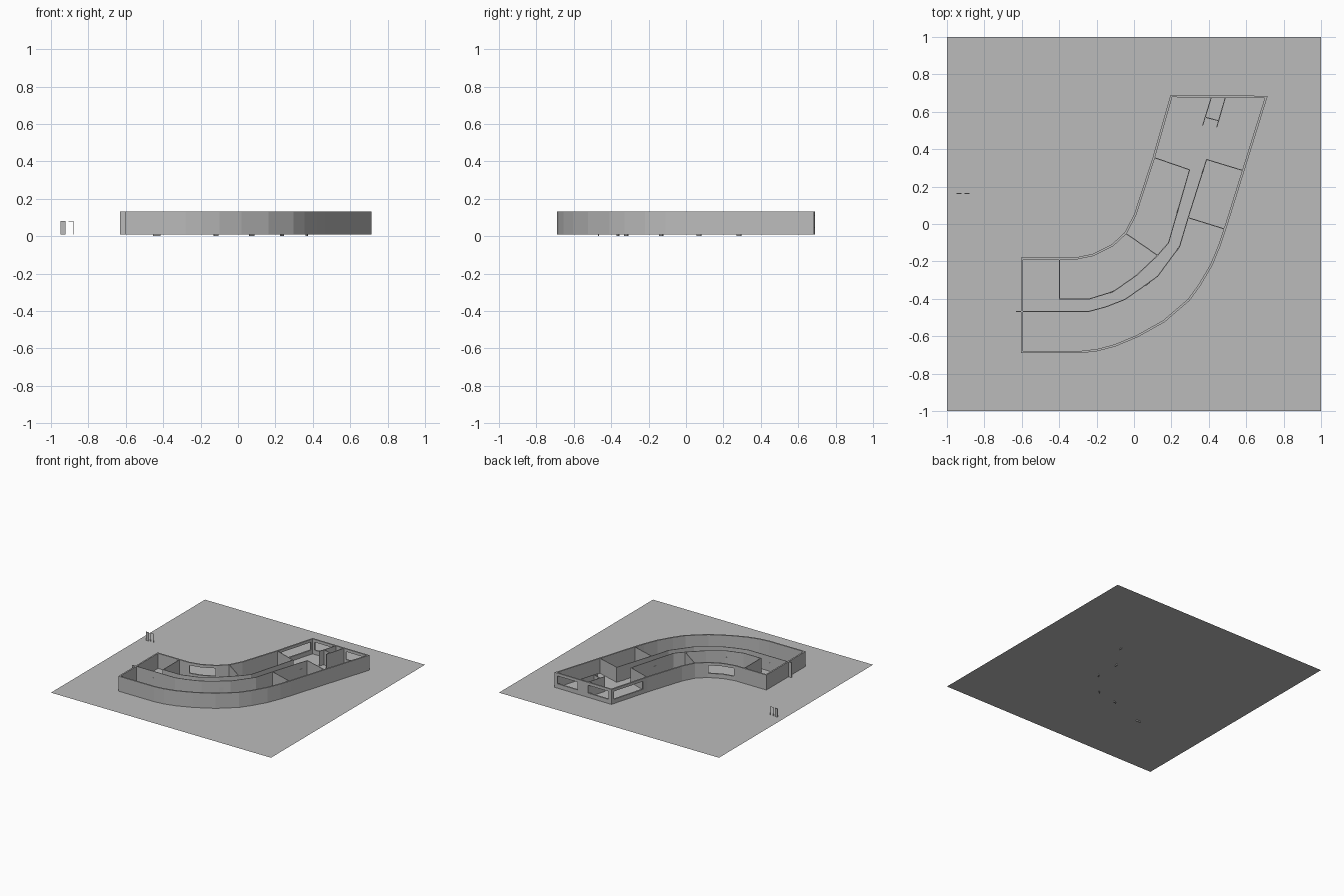
import bpy, bmesh
from mathutils import Vector

if "Cube" in bpy.data.objects:
    bpy.data.objects.remove(bpy.data.objects["Cube"])

GROUND, TOP = 0.01, 0.133
SILL, HEAD = 0.045, 0.11


def material(name, c):
    m = bpy.data.materials.new(name)
    m.diffuse_color = (c, c, c, 1)
    m.use_nodes = True
    m.node_tree.nodes["Principled BSDF"].inputs["Base Color"].default_value = m.diffuse_color
    return m


GREY = material("plain grey", 0.5)


def add_object(name, bm):
    bmesh.ops.recalc_face_normals(bm, faces=bm.faces)
    me = bpy.data.meshes.new(name)
    bm.to_mesh(me)
    bm.free()
    me.materials.append(GREY)
    ob = bpy.data.objects.new(name, me)
    bpy.context.collection.objects.link(ob)
    return ob


def wall(name, pts, a, b, closed=False, z0=GROUND, z1=TOP):
    """Mitred wall along a path; a and b are its two side offsets (left is positive)."""
    p = [Vector(q) for q in pts]
    n = len(p)
    segs = n if closed else n - 1
    normals = []
    for i in range(segs):
        d = (p[(i + 1) % n] - p[i]).normalized()
        normals.append(Vector((-d.y, d.x)))
    bm = bmesh.new()
    rings = []
    for i in range(n):
        n1 = normals[i - 1] if (closed or i > 0) else normals[0]
        n2 = normals[i] if i < segs else normals[-1]
        m = (n1 + n2) / (1 + n1.dot(n2))
        ring = [(p[i] + m * o, z) for o, z in ((a, z0), (b, z0), (b, z1), (a, z1))]
        rings.append([bm.verts.new((q.x, q.y, z)) for q, z in ring])
    for i in range(segs):
        r, s = rings[i], rings[(i + 1) % n]
        for k in range(4):
            bm.faces.new((r[k], r[(k + 1) % 4], s[(k + 1) % 4], s[k]))
    if not closed:
        bm.faces.new(rings[0])
        bm.faces.new(rings[-1])
    return add_object(name, bm)


def cut_window(ob, pts):
    cutter = wall("window_cutter", pts, -0.03, 0.03, z0=SILL, z1=HEAD)
    cutter.hide_render = True
    mod = ob.modifiers.new("window", 'BOOLEAN')
    mod.operation = 'DIFFERENCE'
    mod.solver = 'EXACT'
    mod.object = cutter
    bpy.context.view_layer.objects.active = ob
    bpy.ops.object.modifier_apply(modifier=mod.name)
    bpy.data.objects.remove(cutter)


# ground sheet
bm = bmesh.new()
bm.faces.new([bm.verts.new((x, y, GROUND)) for x, y in ((-1, -1), (1, -1), (1, 1), (-1, 1))])
add_object("ground_sheet", bm)

# outer walls, traced anticlockwise on their outside line
outer = [(-0.605, -0.18), (-0.605, -0.69), (-0.28, -0.69), (-0.195, -0.68), (-0.1, -0.655),
         (0.02, -0.605), (0.163, -0.525), (0.297, -0.41), (0.355, -0.33), (0.42, -0.22),
         (0.465, -0.11), (0.495, -0.02), (0.715, 0.685), (0.195, 0.69), (0.1, 0.356),
         (0.0, 0.05), (-0.05, -0.045), (-0.12, -0.11), (-0.222, -0.16), (-0.318, -0.18)]
shell = wall("outer_wall", outer, 0, 0.012, closed=True)
for window in ([(0.69, 0.685), (0.507, 0.687)],
               [(0.41, 0.688), (0.22, 0.69)],
               [(0.188, 0.667), (0.112, 0.398)],
               [(-0.125, -0.113), (-0.222, -0.16), (-0.312, -0.179)]):
    cut_window(shell, window)

# thin inside walls
inside = {
    "corridor_outer_wall": [(-0.632, -0.468), (-0.243, -0.468), (-0.15, -0.443), (-0.05, -0.404),
                            (0.02, -0.356), (0.126, -0.28), (0.244, -0.12), (0.29, 0.035),
                            (0.388, 0.345), (0.582, 0.286)],
    "corridor_inner_wall": [(-0.399, -0.185), (-0.399, -0.402), (-0.243, -0.402), (-0.11, -0.361),
                            (0.013, -0.275), (0.126, -0.168)],
    "middle_room_wall": [(-0.047, -0.048), (0.126, -0.168), (0.185, -0.1), (0.297, 0.29),
                         (0.105, 0.356)],
    "right_room_wall": [(0.292, 0.033), (0.482, -0.026)],
    "closet_left_wall": [(0.415, 0.682), (0.367, 0.527)],
    "closet_right_wall": [(0.49, 0.682), (0.442, 0.516)],
    "closet_cross_wall": [(0.383, 0.57), (0.449, 0.553)],
}
for name, pts in inside.items():
    wall(name, pts, -0.0025, 0.0025)

# door leaves set in the inside walls, reaching just under the ground sheet
doors = [((-0.455, -0.468), (-0.415, -0.468)), ((-0.13, -0.368), (-0.105, -0.358)),
         ((0.06, -0.33), (0.085, -0.31)), ((0.227, -0.143), (0.242, -0.123)),
         ((0.23, 0.058), (0.237, 0.082)), ((0.365, 0.272), (0.372, 0.295))]
for i, d in enumerate(doors):
    wall(f"door_leaf_{i + 1}", d, -0.0035, 0.0035, z0=0, z1=0.08)

# spare door leaf and empty door frame standing beside the building
wall("spare_door_leaf", [(-0.949, 0.163), (-0.923, 0.163)], -0.002, 0.002, z1=0.08)
for side, x in (("left", -0.907), ("right", -0.881)):
    wall(f"frame_{side}_post", [(x, 0.163), (x + 0.002, 0.163)], -0.002, 0.002, z1=0.08)
wall("frame_head", [(-0.907, 0.163), (-0.879, 0.163)], -0.002, 0.002, z0=0.078, z1=0.08)
